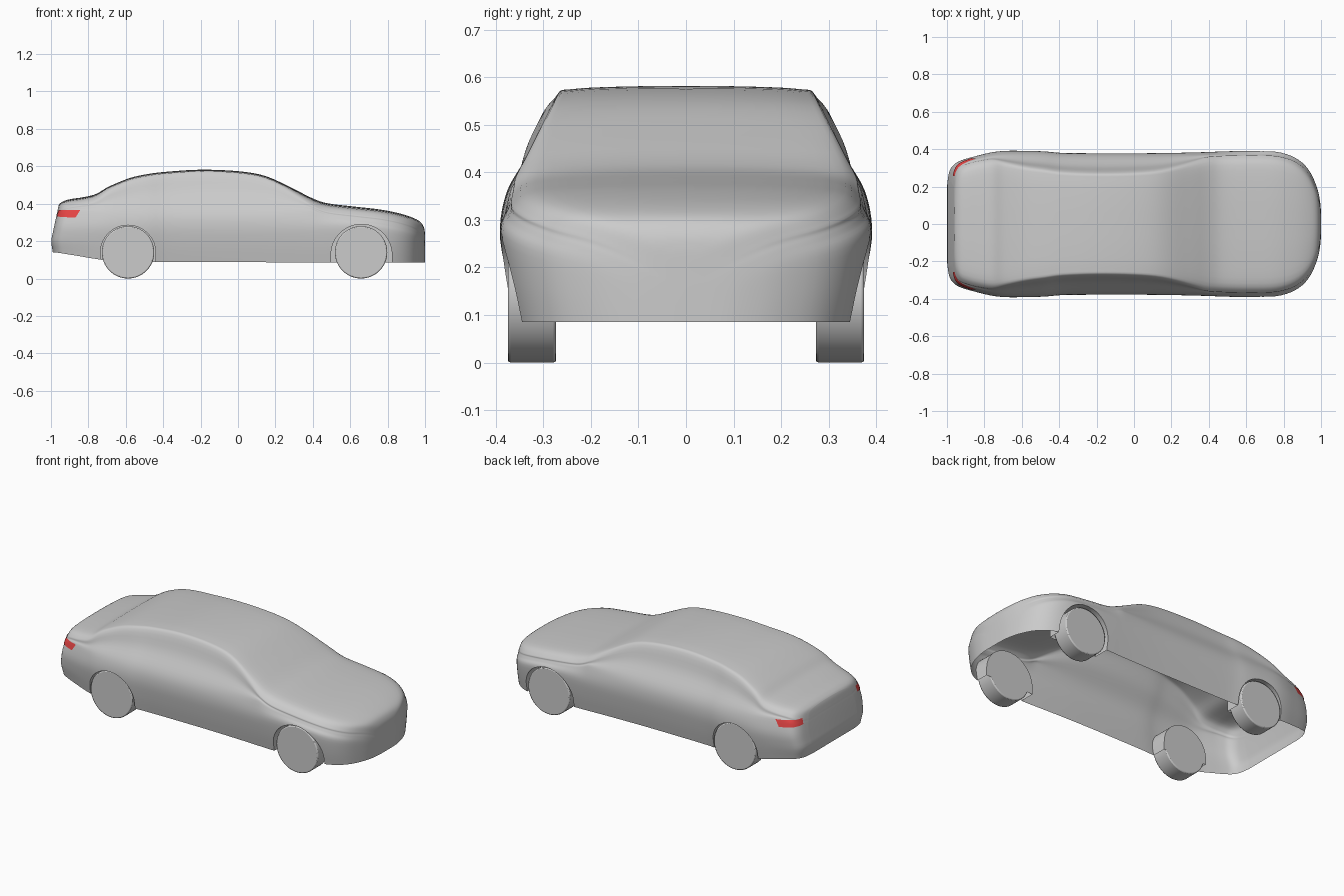
import bpy, bmesh, math
from mathutils import Vector
from mathutils.bvhtree import BVHTree

if "Cube" in bpy.data.objects:
    bpy.data.objects.remove(bpy.data.objects["Cube"])

# Body stations from tail to nose: x, top height, half width, bottom height
STATIONS = [
    (-1.00, 0.395, 0.22, 0.140), (-0.990, 0.405, 0.285, 0.139), (-0.965, 0.417, 0.325, 0.137),
    (-0.92, 0.426, 0.345, 0.130), (-0.85, 0.435, 0.364, 0.119), (-0.77, 0.452, 0.382, 0.106),
    (-0.69, 0.492, 0.391, 0.095), (-0.58, 0.537, 0.391, 0.09), (-0.48, 0.559, 0.388, 0.088),
    (-0.38, 0.571, 0.380, 0.088), (-0.20, 0.582, 0.378, 0.088), (0.00, 0.574, 0.378, 0.088),
    (0.15, 0.547, 0.379, 0.087), (0.30, 0.478, 0.382, 0.086), (0.40, 0.428, 0.385, 0.085),
    (0.48, 0.402, 0.388, 0.085), (0.62, 0.385, 0.391, 0.085), (0.76, 0.369, 0.386, 0.085),
    (0.86, 0.349, 0.355, 0.085), (0.93, 0.327, 0.295, 0.085), (0.975, 0.303, 0.205, 0.085),
    (0.995, 0.270, 0.12, 0.085), (1.00, 0.235, 0.05, 0.085)]


def clamp(v):
    return max(0.0, min(1.0, v))


def spline(points, steps):
    """Smooth curve through points of any dimension."""
    out, n = [], len(points)
    for i in range(n - 1):
        p = [points[max(0, min(n - 1, i + k))] for k in (-1, 0, 1, 2)]
        for s in range(steps):
            t = s / steps
            out.append(tuple(0.5 * (2 * b + (c - a) * t + (2 * a - 5 * b + 4 * c - d) * t * t
                                    + (3 * b - a - 3 * c + d) * t ** 3) for a, b, c, d in zip(*p)))
    return out + [tuple(points[-1])]


def half_section(x, top, w, zb):
    """Half cross-section from sill up to the centre line."""
    crown = 0.022 + 0.02 * clamp((0.5 - top) / 0.1)
    belt = min(0.36, top - 0.07)
    edge = top - crown
    wide = min(0.28, belt - 0.03)
    by = w * 0.962
    ey = by - (edge - belt) * 0.45
    mid = (edge + belt) / 2
    ctrl = [(w * 0.93, zb), (w * 0.975, zb + 0.5 * (wide - zb)), (w, wide), (by, belt),
            ((by + ey) / 2 - 0.05 * (edge - belt), mid), (ey, edge),
            (ey * 0.87, top - crown * 0.3), (ey * 0.45, top - crown * 0.05), (0, top)]
    lean = clamp((-0.7 - x) / 0.3)
    return [Vector((x + lean * (0.045 * clamp((z - 0.2) / 0.21) + 0.01 * clamp((0.2 - z) / 0.06)), y, z))
            for y, z in spline(ctrl, 4)]


def add_object(name, bm):
    bmesh.ops.recalc_face_normals(bm, faces=bm.faces)
    mesh = bpy.data.meshes.new(name)
    bm.to_mesh(mesh)
    bm.free()
    ob = bpy.data.objects.new(name, mesh)
    bpy.context.collection.objects.link(ob)
    return ob


def smooth(ob, angle=35):
    bpy.ops.object.select_all(action='DESELECT')
    ob.select_set(True)
    bpy.context.view_layer.objects.active = ob
    bpy.ops.object.shade_smooth_by_angle(angle=math.radians(angle))


# Body: lofted closed shell
bm = bmesh.new()
rings = []
for st in spline(STATIONS, 4):
    half = half_section(*st)
    pts = half + [Vector((p.x, -p.y, p.z)) for p in reversed(half[:-1])]
    rings.append([bm.verts.new(p) for p in pts])
n = len(rings[0])
for a, b in zip(rings, rings[1:]):
    for i in range(n):
        j = (i + 1) % n
        bm.faces.new((a[i], a[j], b[j], b[i]))
for r in (rings[0], rings[-1]):
    for i in range(n // 2):
        q = [r[i], r[i + 1], r[n - 2 - i], r[n - 1 - i]]
        bm.faces.new(list(dict.fromkeys(q)))
body = add_object("body", bm)
tree = BVHTree.FromPolygons([v.co for v in body.data.vertices], [p.vertices for p in body.data.polygons])


# Wheel arch cutters
def arch_cutter(cx, cz, r, side):
    bm = bmesh.new()
    prof = [(cx + r, -0.05)] + [(cx + r * math.cos(a), cz + r * math.sin(a))
                                for a in (math.pi * k / 32 for k in range(33))] + [(cx - r, -0.05)]
    f = bm.faces.new([bm.verts.new((x, side * 0.268, z)) for x, z in prof])
    ext = bmesh.ops.extrude_face_region(bm, geom=[f])
    bmesh.ops.translate(bm, vec=(0, side * 0.25, 0),
                        verts=[g for g in ext["geom"] if isinstance(g, bmesh.types.BMVert)])
    ob = add_object("arch_cutter", bm)
    ob.hide_render = True
    return ob


cutters = [arch_cutter(cx, cz, r, s) for cx, cz, r in ((-0.588, 0.137, 0.148), (0.66, 0.127, 0.163))
           for s in (1, -1)]
for c in cutters:
    m = body.modifiers.new("arch", 'BOOLEAN')
    m.object, m.operation, m.solver = c, 'DIFFERENCE', 'EXACT'
deps = bpy.context.evaluated_depsgraph_get()
body.data = bpy.data.meshes.new_from_object(body.evaluated_get(deps))
body.modifiers.clear()
for c in cutters:
    bpy.data.objects.remove(c)

# Open the underside
bm = bmesh.new()
bm.from_mesh(body.data)
under = [f for f in bm.faces if f.normal.z < -0.8 and max(v.co.z for v in f.verts) < 0.15]
bmesh.ops.delete(bm, geom=under, context='FACES')
bm.to_mesh(body.data)
bm.free()
smooth(body)

# Wheels
for label, cx in (("rear", -0.588), ("front", 0.658)):
    for side, s in (("left", 1), ("right", -1)):
        bpy.ops.mesh.primitive_cylinder_add(vertices=64, radius=0.14, depth=0.102,
                                            location=(cx, s * 0.324, 0.14), rotation=(math.pi / 2, 0, 0))
        wheel = bpy.context.object
        wheel.name = f"{label}_wheel_{side}"
        bev = wheel.modifiers.new("rim", 'BEVEL')
        bev.width, bev.segments = 0.006, 2
        smooth(wheel)

# Tail lights: patches projected onto the rear corners
red = bpy.data.materials.new("tail_light_red")
red.diffuse_color = (0.8, 0.06, 0.06, 1)
red.use_nodes = True
red.node_tree.nodes["Principled BSDF"].inputs["Base Color"].default_value = red.diffuse_color
for side, s in (("left", 1), ("right", -1)):
    bm = bmesh.new()
    grid = []
    for i in range(17):
        t = i / 16
        ang = math.radians(130 + 28 * t)
        d = Vector((math.cos(ang), s * math.sin(ang), 0))
        col = []
        for k in range(5):
            z = 0.325 + 0.008 * t + (0.04 - 0.006 * t) * k / 4
            a2 = ang - math.radians(4) * (k / 4) * (1 - t)
            d = Vector((math.cos(a2), s * math.sin(a2), 0))
            o = Vector((-0.7, s * 0.15, z))
            hit = tree.ray_cast(o + d, -d)[0]
            col.append(bm.verts.new(hit + d * 0.003))
        grid.append(col)
    for a, b in zip(grid, grid[1:]):
        for k in range(4):
            q = (a[k], a[k + 1], b[k + 1], b[k])
            bm.faces.new(q if s > 0 else q[::-1])
    mesh = bpy.data.meshes.new(f"tail_light_{side}")
    bm.to_mesh(mesh)
    bm.free()
    light = bpy.data.objects.new(mesh.name, mesh)
    bpy.context.collection.objects.link(light)
    mesh.materials.append(red)
    smooth(light)
